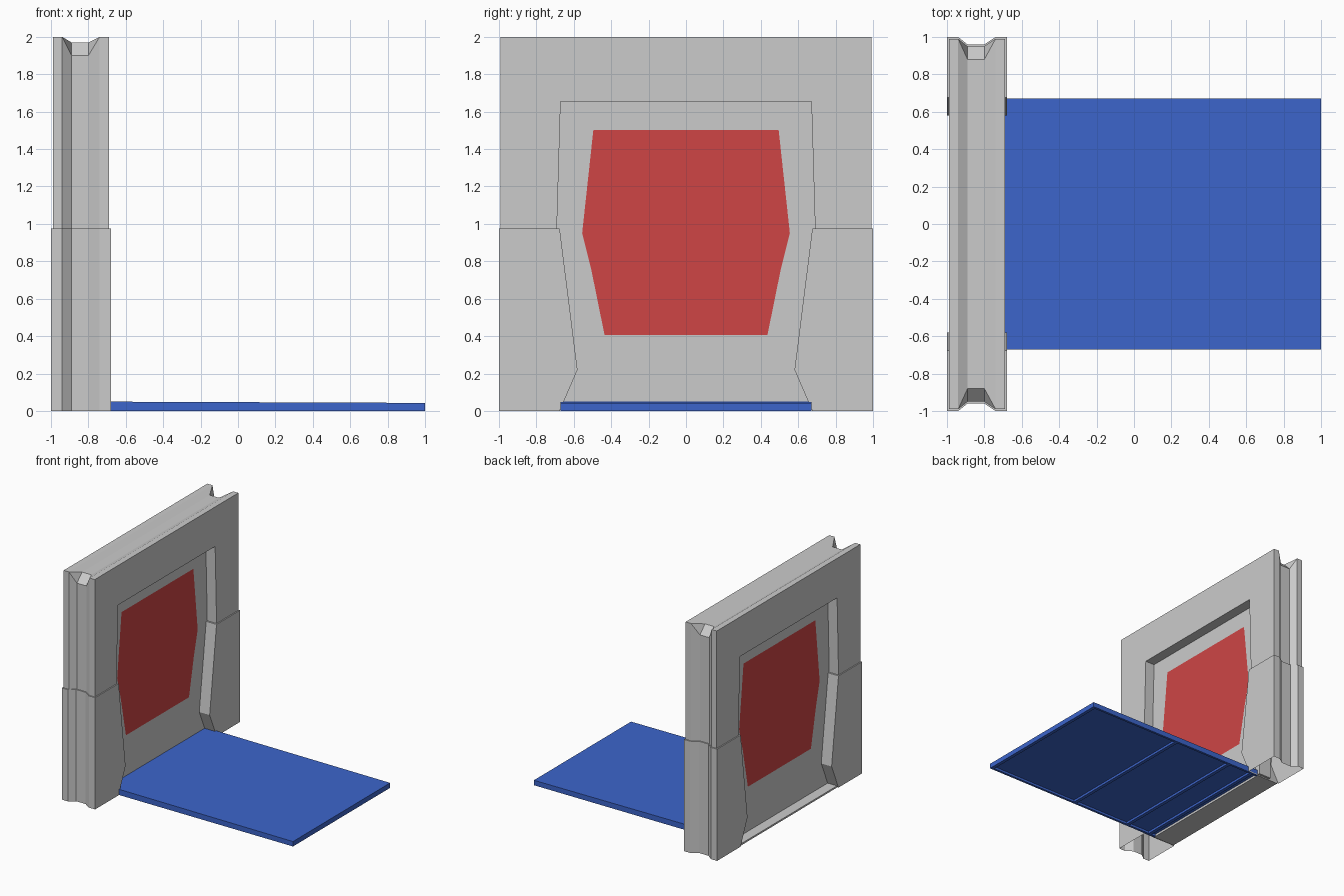
import bpy, bmesh

if "Cube" in bpy.data.objects:
    bpy.data.objects.remove(bpy.data.objects["Cube"])

def material(name, color):
    m = bpy.data.materials.new(name)
    m.diffuse_color = color
    m.use_nodes = True
    m.node_tree.nodes["Principled BSDF"].inputs["Base Color"].default_value = m.diffuse_color
    return m

BLUE = material("blue", (0.045, 0.13, 0.6, 1))
RED = material("red", (0.62, 0.06, 0.06, 1))

def finish(bm, name, mat=None, mirror=False):
    bmesh.ops.remove_doubles(bm, verts=bm.verts, dist=1e-4)
    bmesh.ops.recalc_face_normals(bm, faces=bm.faces)
    me = bpy.data.meshes.new(name)
    bm.to_mesh(me)
    bm.free()
    ob = bpy.data.objects.new(name, me)
    bpy.context.collection.objects.link(ob)
    if mat:
        me.materials.append(mat)
    if mirror:
        ob.modifiers.new("mirror", 'MIRROR').use_axis = (False, True, False)
    return ob

def loft(stations, cap_top=False):
    """Join polylines into a closed tube; each row holds 3D points."""
    bm = bmesh.new()
    rows = [[bm.verts.new(p) for p in s] for s in stations]
    for i, a in enumerate(rows):
        b = rows[(i + 1) % len(rows)]
        for j in range(len(a) - 1):
            bm.faces.new((a[j], a[j + 1], b[j + 1], b[j]))
    if cap_top:
        bm.faces.new([r[-1] for r in rows])
    return bm

def add_box(bm, x, y, z):
    vs = bmesh.ops.create_cube(bm, size=1)["verts"]
    for v in vs:
        v.co = [r[0] if c < 0 else r[1] for c, r in zip(v.co, (x, y, z))]
    return vs

# Outer rim section: (x, inset, corner chamfer), with a groove down the middle
def rim(x0, x1):
    return [(x0, 0, 0), (-0.94, 0, 0), (-0.89, 0.04, 0.07),
            (-0.80, 0.04, 0.07), (-0.74, 0, 0), (x1, 0, 0)]

# Upper arch
def arch_line(x, half_bottom, half_top, z0, top, c=0):
    side = [(half_bottom, z0), (half_top, top - c), (half_top - c, top)]
    return [(x, -y, z) for y, z in side] + [(x, y, z) for y, z in reversed(side)]

Z_STEP = 0.975
rows = [arch_line(x, 0.99 - i, 0.99 - i, Z_STEP, 2 - i * 0.75, c) for x, i, c in rim(-0.99, -0.69)]
rows += [arch_line(x, 0.69, 0.67, Z_STEP, 1.655) for x in (-0.69, -0.99)]
finish(loft(rows), "upper_arch")

# Lower jambs: open underneath, mirrored across the doorway
levels = (0, 0.22, Z_STEP)
rows = [[(x, 1 - i, z) for z in levels] for x, i, _ in rim(-1, -0.68)]
rows += [[(x, y, z) for y, z in zip((0.675, 0.58, 0.675), levels)] for x in (-0.68, -1)]
finish(loft(rows, True), "lower_jamb", mirror=True)

# Door slab and sill
bm = bmesh.new()
add_box(bm, (-0.90, -0.78), (-0.69, 0.69), (0.01, 1.66))
finish(bm, "door_slab")
bm = bmesh.new()
add_box(bm, (-0.99, -0.78), (-0.67, 0.67), (0, 0.015))
finish(bm, "sill")

# Red panel, showing on both sides of the slab
half = [(0.435, 0.405), (0.505, 0.75), (0.555, 0.95), (0.495, 1.503)]
outline = half + [(-y, z) for y, z in reversed(half)]
for name, x in (("front_panel", -0.778), ("rear_panel", -0.902)):
    bm = bmesh.new()
    ring = outline if x > -0.8 else outline[::-1]
    face = bm.faces.new([bm.verts.new((x, y, z)) for y, z in ring])
    ob = finish(bm, name, RED)
    if (ob.data.polygons[0].normal.x > 0) != (x > -0.8):
        ob.data.flip_normals()

# Ramp: thin sloping plate with a rim and cross ribs beneath
bm = bmesh.new()
for v in add_box(bm, (-0.78, 1), (-0.67, 0.67), (0.02, 0.05)):
    if v.co.x > 0 and v.co.z > 0.03:
        v.co.z = 0.043
finish(bm, "ramp_plate", BLUE)
bm = bmesh.new()
for x in (-0.72, -0.48, 0.09, 0.985):
    add_box(bm, (x - 0.015, x + 0.015), (-0.67, 0.67), (0, 0.02))
for y in (-0.66, 0.66):
    add_box(bm, (-0.78, 1), (y - 0.01, y + 0.01), (0, 0.02))
finish(bm, "ramp_ribs", BLUE)
